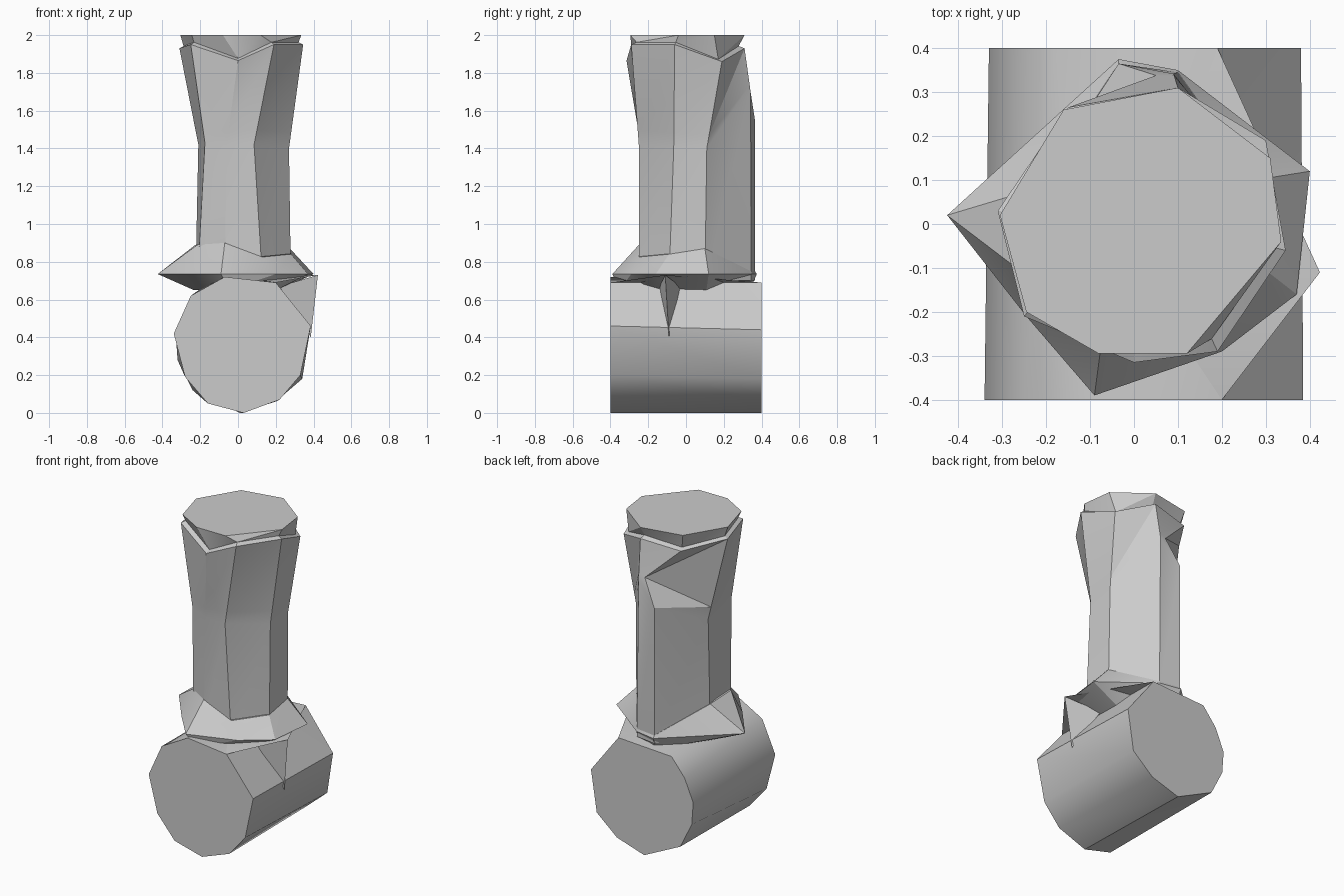
import bpy
import bmesh
import math
from mathutils import Vector

cube = bpy.data.objects.get("Cube")
if cube:
    bpy.data.objects.remove(cube, do_unlink=True)

grey = bpy.data.materials.new("plain grey")
grey.use_nodes = True
colour = (0.6, 0.6, 0.6, 1)
grey.diffuse_color = colour
for node in grey.node_tree.nodes:
    if node.type == "BSDF_PRINCIPLED":
        node.inputs["Base Color"].default_value = colour


def finish(name, bm, angle=25):
    """Turn a bmesh into a shaded object."""
    bmesh.ops.recalc_face_normals(bm, faces=bm.faces)
    mesh = bpy.data.meshes.new(name)
    bm.to_mesh(mesh)
    bm.free()
    mesh.materials.append(grey)
    obj = bpy.data.objects.new(name, mesh)
    bpy.context.collection.objects.link(obj)
    bpy.ops.object.select_all(action="DESELECT")
    obj.select_set(True)
    bpy.context.view_layer.objects.active = obj
    bpy.ops.object.shade_smooth_by_angle(angle=math.radians(angle))


def loft(name, rings, angle=25):
    """Skin a stack of matching rings and cap both ends."""
    bm = bmesh.new()
    loops = [[bm.verts.new(p) for p in ring] for ring in rings]
    count = len(loops[0])
    for low, high in zip(loops, loops[1:]):
        for i in range(count):
            j = (i + 1) % count
            bm.faces.new((low[i], low[j], high[j]))
            bm.faces.new((low[i], high[j], high[i]))
    bm.faces.new(loops[0])
    bm.faces.new(loops[-1])
    finish(name, bm, angle)


def hull(name, points):
    """Wrap a few points in a faceted solid."""
    bm = bmesh.new()
    for p in points:
        bm.verts.new(p)
    bmesh.ops.convex_hull(bm, input=bm.verts)
    finish(name, bm)


# Horizontal barrel: uneven ten-sided outlines at the front and back
front_outline = [(-.34, .42), (-.25, .62), (-.07, .72), (.2, .69), (.385, .46),
                 (.33, .2), (.22, .07), (.03, 0), (-.16, .05), (-.28, .19)]
back_outline = [(-.33, .42), (-.27, .56), (-.18, .67), (.19, .69), (.38, .44),
                (.34, .18), (.2, .06), (.01, 0), (-.24, .12), (-.32, .28)]
loft("barrel", [[(x, -.4, z) for x, z in front_outline],
                [(x, .4, z) for x, z in back_outline]], 38)

# Upright stem, waisted in the middle, with a folded back
stem_base = [(-.215, -.14), (-.07, -.24), (.13, -.25), (.28, -.09),
             (.275, .1), (.1, .345), (-.035, .365), (-.225, .08)]
stem_waist = [(-.175, -.2, 1.43), (-.06, -.24, 1.42), (.085, -.25, 1.42),
              (.27, -.065, 1.4), (.27, .11, 1.4), (.09, .342, 1.7),
              (-.035, .365, 1.55), (-.21, .08, 1.42)]
stem_rim = [(-.25, -.21, 1.95), (0, -.315, 1.865), (.19, -.29, 1.95),
            (.345, -.06, 1.95), (.3, .19, 1.86), (.1, .31, 1.93),
            (-.15, .265, 1.9), (-.31, .03, 1.93)]
shoulder = [Vector(a).lerp(Vector(b), .15) for a, b in zip(stem_waist, stem_rim)]
shoulder[6] = Vector((.05, .338, 1.71))

# Jagged rim with a narrow inner ledge under the flat top
crown_base = [(x * .93, y * .9, z + .012) for x, y, z in stem_rim]
stem_top = [(-.245, -.2), (-.08, -.295), (.12, -.295), (.335, -.04),
            (.31, .15), (.1, .31), (-.16, .26), (-.305, .02)]
loft("stem", [[(x, y, .7) for x, y in stem_base], stem_waist, shoulder, stem_rim,
              crown_base, [(x, y, 2) for x, y in stem_top]])

# Flared collar where the stem meets the barrel
collar_rim = [(-.245, -.21), (-.09, -.39), (.2, -.29), (.37, -.16),
              (.4, .12), (.1, .35), (-.035, .375), (-.425, .02)]
collar_heights = [.89, .9, .825, .84, .87, .75, .75, .89]
loft("collar", [[(x * .55, y * .9, .65) for x, y in collar_rim],
                [(x, y, .735) for x, y in collar_rim],
                [(x, y, z) for (x, y), z in zip(stem_base, collar_heights)]])

# Pointed ledge and the thin rib that supports it
ledge_tip = (.423, -.11, .73)
hull("ledge", [ledge_tip, (.2, -.4, .69), (.19, .4, .69), (0, -.1, .72)])
hull("ledge_rib", [ledge_tip, (.385, -.09, .4), (.22, -.14, .67), (.22, -.03, .67)])
